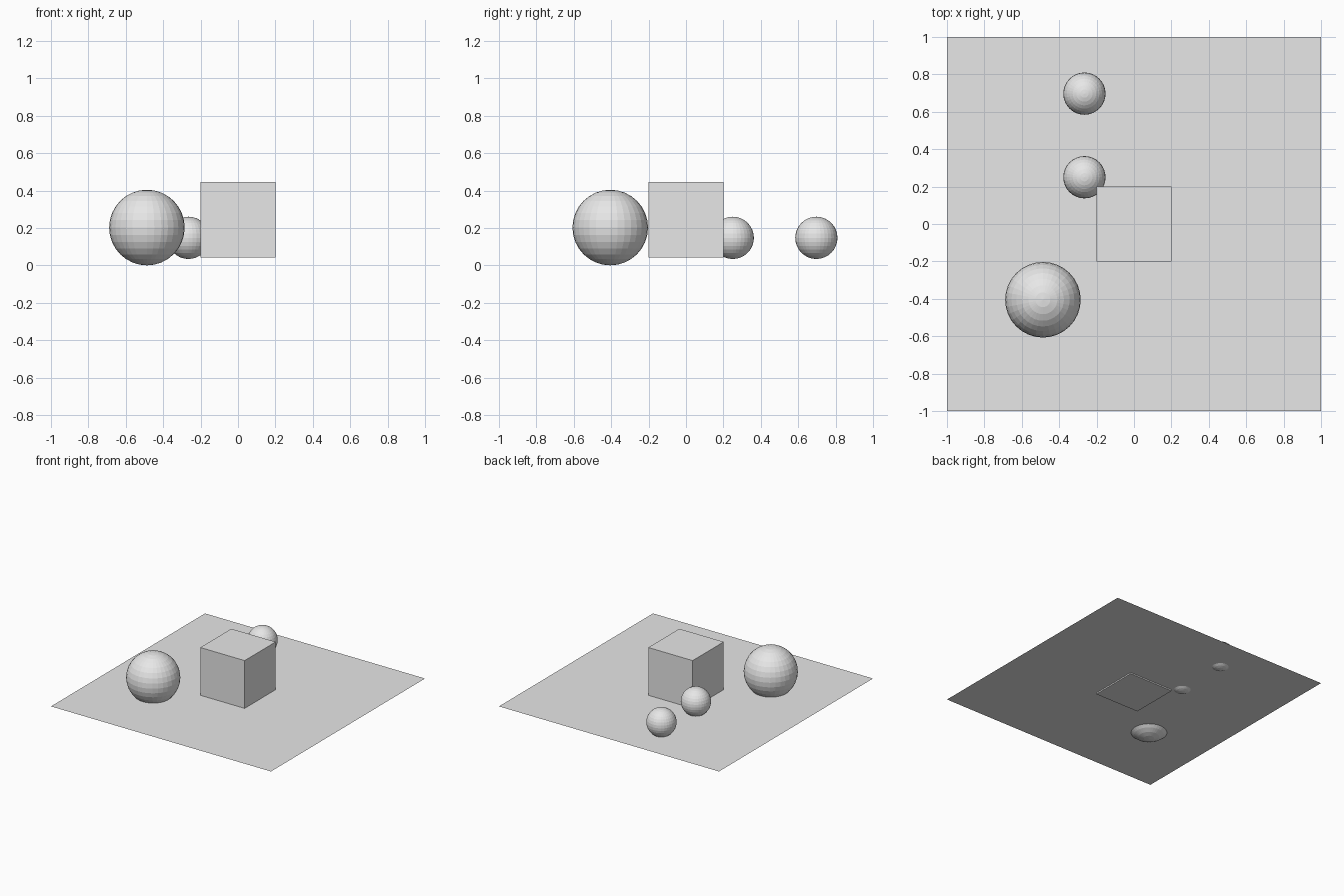
import bpy

old = bpy.data.objects.get("Cube")
if old:
    bpy.data.objects.remove(old, do_unlink=True)

# One plain grey for every part
GREY = (0.8, 0.8, 0.8, 1.0)
grey = bpy.data.materials.new("light_grey")
grey.use_nodes = True
grey.diffuse_color = GREY
grey.node_tree.nodes["Principled BSDF"].inputs["Base Color"].default_value = GREY


def finish(name):
    obj = bpy.context.object
    obj.name = name
    obj.data.name = name
    obj.data.materials.append(grey)


def ball(name, radius, location):
    bpy.ops.mesh.primitive_uv_sphere_add(
        segments=32, ring_count=16, radius=radius, location=location)
    finish(name)


# Thin ground sheet that the solids sink into slightly
bpy.ops.mesh.primitive_plane_add(size=2, location=(0, 0, 0.053))
finish("floor_sheet")

# Central block
bpy.ops.mesh.primitive_cube_add(size=0.403, location=(0, 0, 0.244))
finish("block")

# One large ball in front, two small ones behind
ball("large_ball", 0.202, (-0.487, -0.405, 0.202))
for name, y in (("near_small_ball", 0.25), ("far_small_ball", 0.697)):
    ball(name, 0.113, (-0.265, y, 0.147))
